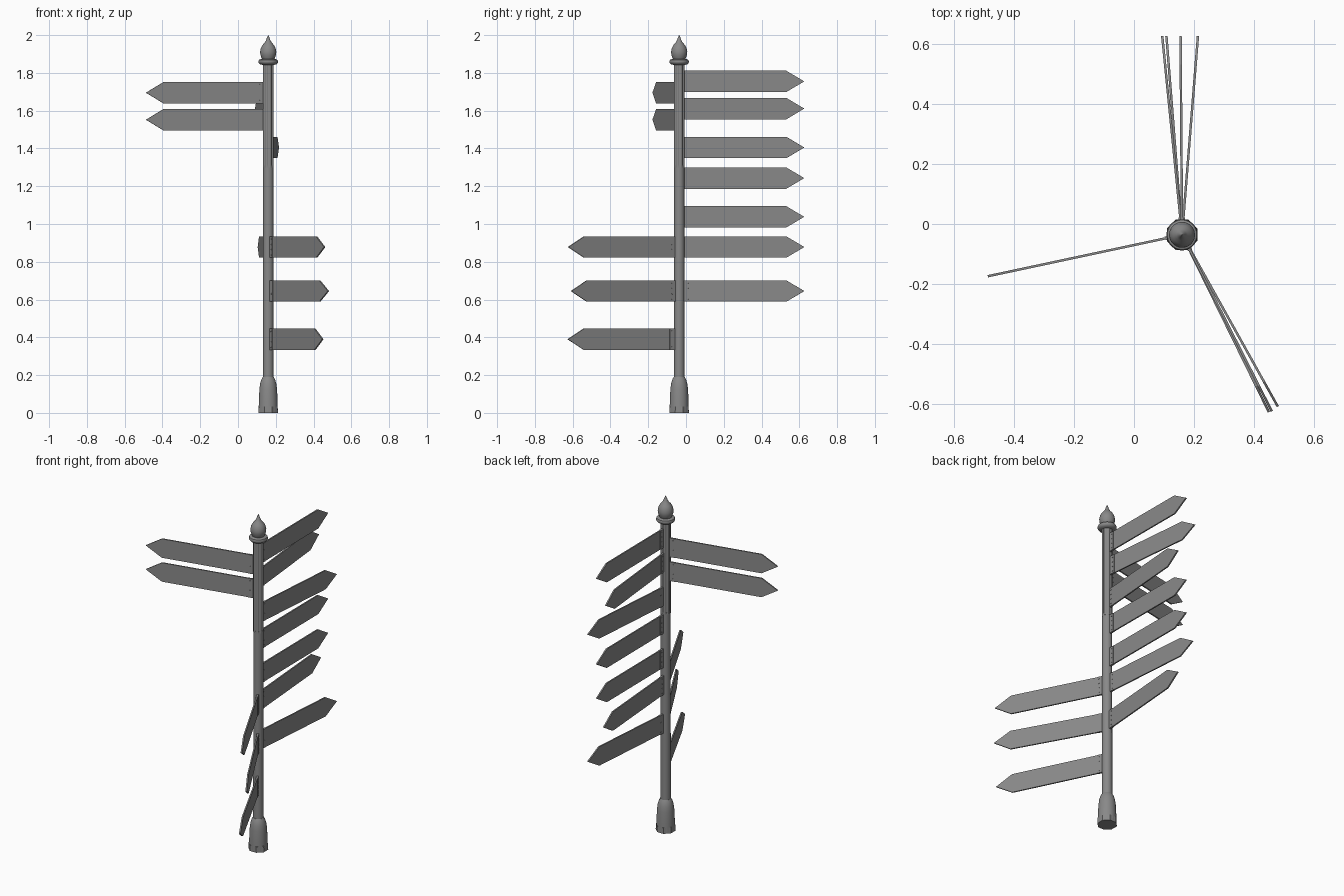
import bpy, bmesh, math
from mathutils import Matrix, Vector

cube = bpy.data.objects.get("Cube")
if cube:
    bpy.data.objects.remove(cube, do_unlink=True)

POLE = Vector((0.16, -0.036, 0))

grey = bpy.data.materials.new("cast grey")
grey.use_nodes = True
grey.diffuse_color = (0.25, 0.25, 0.25, 1)
grey.node_tree.nodes["Principled BSDF"].inputs["Base Color"].default_value = (0.25, 0.25, 0.25, 1)


def finish(name, bm, angle=0.0, smooth=False):
    bmesh.ops.recalc_face_normals(bm, faces=bm.faces)
    mesh = bpy.data.meshes.new(name)
    bm.to_mesh(mesh)
    bm.free()
    obj = bpy.data.objects.new(name, mesh)
    bpy.context.collection.objects.link(obj)
    obj.location = POLE
    obj.rotation_euler.z = angle
    mesh.materials.append(grey)
    if smooth:
        bpy.ops.object.select_all(action='DESELECT')
        obj.select_set(True)
        bpy.context.view_layer.objects.active = obj
        bpy.ops.object.shade_smooth_by_angle(angle=math.radians(35))
    return obj


def turned(name, profile, sides=32, flute=0.0, flutes=8):
    """Stack rings of (radius, height); flute pulls in grooves around the ring."""
    bm = bmesh.new()
    rings = []
    for r, z in profile:
        ring = []
        for i in range(sides):
            a = 2 * math.pi * (i + 0.5) / sides
            rr = r - flute * max(0, math.cos(a * flutes))
            ring.append(bm.verts.new((rr * math.cos(a), rr * math.sin(a), z)))
        rings.append(ring)
    for low, high in zip(rings, rings[1:]):
        for i in range(sides):
            j = (i + 1) % sides
            bm.faces.new((low[i], low[j], high[j], high[i]))
    bm.faces.new(rings[0])
    bm.faces.new(rings[-1])
    return finish(name, bm, smooth=True)


def add_box(bm, lo, hi):
    lo, hi = Vector(lo), Vector(hi)
    m = Matrix.Translation((lo + hi) / 2) @ Matrix.Diagonal((*(hi - lo), 1))
    bmesh.ops.create_cube(bm, size=1, matrix=m)


def sign(name, z, tip_x, tip_y, height=0.113, thick=0.008):
    d = Vector((tip_x, tip_y, 0)) - POLE
    length, angle = d.length, math.atan2(d.y, d.x)
    h, t = height / 2, thick / 2
    # Pointed board
    bm = bmesh.new()
    neck = length - 0.095
    outline = [(0.02, -h), (neck, -h), (length, 0), (neck, h), (0.02, h)]
    face = bm.faces.new([bm.verts.new((u, -t, z + v)) for u, v in outline])
    out = bmesh.ops.extrude_face_region(bm, geom=[face])
    moved = [g for g in out["geom"] if isinstance(g, bmesh.types.BMVert)]
    bmesh.ops.translate(bm, verts=moved, vec=(0, thick, 0))
    finish(name + "_board", bm, angle)
    # Clamp with rivets on both faces
    bm = bmesh.new()
    add_box(bm, (0.018, -t - 0.002, z - h), (0.058, t + 0.002, z + h))
    for k in (-0.75, -0.25, 0.25, 0.75):
        m = Matrix.Translation((0.046, 0, z + k * h)) @ Matrix.Rotation(math.pi / 2, 4, 'X')
        bmesh.ops.create_cone(bm, cap_ends=True, segments=8, radius1=0.003,
                              radius2=0.003, depth=thick + 0.008, matrix=m)
    finish(name + "_clamp", bm, angle)


# Post: flared base, plain shaft, grooved upper shaft
turned("base_plinth", [(0.055, 0), (0.054, 0.035)], sides=8)
turned("base_flare", [(0.051, 0.005), (0.05, 0.06), (0.047, 0.125), (0.043, 0.155),
                      (0.036, 0.178), (0.029, 0.19)])
turned("lower_shaft", [(0.028, 0.18), (0.0275, 1.31)])
turned("upper_shaft", [(0.029, 1.30), (0.029, 1.86)], sides=64, flute=0.004)

# Finial: round collar, bulb and spike
turned("finial_collar", [(0.028, 1.842), (0.044, 1.846), (0.051, 1.854), (0.052, 1.861),
                         (0.049, 1.869), (0.038, 1.874)])
turned("finial_bulb", [(0.03, 1.868), (0.037, 1.882), (0.042, 1.898), (0.043, 1.912),
                       (0.039, 1.932), (0.03, 1.948), (0.019, 1.96), (0.012, 1.972),
                       (0.007, 1.986), (0.001, 2.0)])

# Boards pointing left of the front
for i, z in enumerate((1.695, 1.552)):
    sign(f"side_sign_{i + 1}", z, -0.487, -0.174)

# Boards pointing backwards
back = [(1.755, 0.155), (1.611, 0.094), (1.405, 0.213), (1.243, 0.155),
        (1.038, 0.155), (0.878, 0.108), (0.645, 0.213)]
for i, (z, x) in enumerate(back):
    sign(f"back_sign_{i + 1}", z, x, 0.626)

# Boards pointing forwards
front = [(0.878, 0.459, -0.624), (0.645, 0.479, -0.608), (0.39, 0.449, -0.626)]
for i, (z, x, y) in enumerate(front):
    sign(f"front_sign_{i + 1}", z, x, y)
